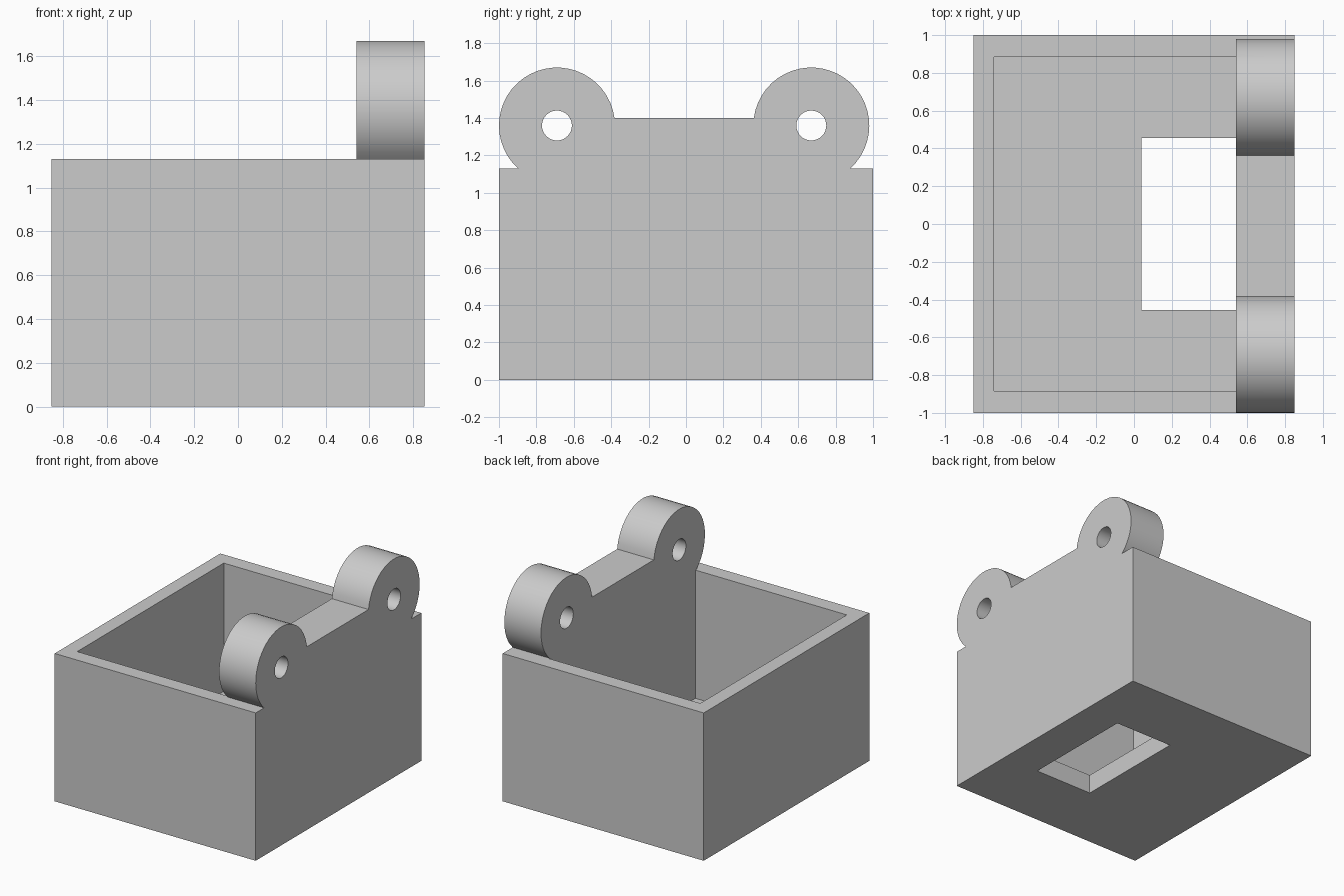
import bpy
import bmesh
from math import asin, cos, sin, pi
from mathutils import Matrix, Vector

if "Cube" in bpy.data.objects:
    bpy.data.objects.remove(bpy.data.objects["Cube"], do_unlink=True)

# Main dimensions
HALF_X, HALF_Y = 0.85, 1.0
RIM_Z, BRIDGE_Z, FLOOR_Z = 1.13, 1.4, 0.15
HINGE_X = 0.54
LUG_Z, LUG_R, PIN_R = 1.36, 0.31, 0.08
LUG_Y = (0.67, -0.69)

grey = bpy.data.materials.new("plain grey")
grey.use_nodes = True
colour = (0.6, 0.6, 0.6, 1)
grey.diffuse_color = colour
grey.node_tree.nodes["Principled BSDF"].inputs["Base Color"].default_value = colour


def make_object(name, bm):
    bmesh.ops.recalc_face_normals(bm, faces=bm.faces)
    mesh = bpy.data.meshes.new(name)
    bm.to_mesh(mesh)
    bm.free()
    mesh.materials.append(grey)
    obj = bpy.data.objects.new(name, mesh)
    bpy.context.collection.objects.link(obj)
    return obj


def block(name, low, high):
    low, high = Vector(low), Vector(high)
    bm = bmesh.new()
    place = Matrix.Translation((low + high) / 2) @ Matrix.Diagonal((high - low).to_4d())
    place[3][3] = 1
    bmesh.ops.create_cube(bm, size=1, matrix=place)
    return make_object(name, bm)


def pin_hole(name, y):
    bm = bmesh.new()
    place = Matrix.Translation((HINGE_X, y, LUG_Z)) @ Matrix.Rotation(pi / 2, 4, "Y")
    bmesh.ops.create_cone(bm, cap_ends=True, segments=32, radius1=PIN_R,
                          radius2=PIN_R, depth=2, matrix=place)
    return make_object(name, bm)


def arc(y, start, end, steps=28):
    return [(y + LUG_R * cos(a), LUG_Z + LUG_R * sin(a))
            for a in (start + (end - start) * i / steps for i in range(steps + 1))]


def carve(obj, cutter):
    cutter.hide_render = True
    mod = obj.modifiers.new("carve", "BOOLEAN")
    mod.operation = "DIFFERENCE"
    mod.solver = "EXACT"
    mod.object = cutter
    bpy.context.view_layer.objects.active = obj
    bpy.ops.object.modifier_apply(modifier=mod.name)
    bpy.data.objects.remove(cutter, do_unlink=True)


# Side outline with both hinge lugs, extruded across the whole width
low_a = asin((RIM_Z - LUG_Z) / LUG_R)
high_a = asin((BRIDGE_Z - LUG_Z) / LUG_R)
outline = [(-HALF_Y, 0), (HALF_Y, 0), (HALF_Y, RIM_Z)]
outline += arc(LUG_Y[0], low_a, pi - high_a)
outline += arc(LUG_Y[1], high_a, pi - low_a)
outline += [(-HALF_Y, RIM_Z)]
bm = bmesh.new()
side = bm.faces.new([bm.verts.new((-HALF_X, y, z)) for y, z in outline])
swept = bmesh.ops.extrude_face_region(bm, geom=[side])["geom"]
bmesh.ops.translate(bm, vec=(2 * HALF_X, 0, 0),
                    verts=[v for v in swept if isinstance(v, bmesh.types.BMVert)])
box = make_object("hinged_box", bm)

# Leave the raised part only on the hinge wall
carve(box, block("rim_cutter", (-2, -2, RIM_Z), (HINGE_X, 2, 3)))
# Hollow interior
carve(box, block("cavity_cutter", (-0.74, -0.885, FLOOR_Z), (HINGE_X, 0.885, 3)))
# Rectangular opening in the floor
carve(box, block("floor_opening_cutter", (0.04, -0.455, -1), (HINGE_X, 0.455, 0.5)))
# Pin holes through the lugs
for y in LUG_Y:
    carve(box, pin_hole("pin_hole_cutter", y))

# Smooth curved lugs, sharp edges elsewhere
bpy.ops.object.select_all(action="DESELECT")
box.select_set(True)
bpy.context.view_layer.objects.active = box
bpy.ops.object.shade_smooth_by_angle(angle=0.5)
